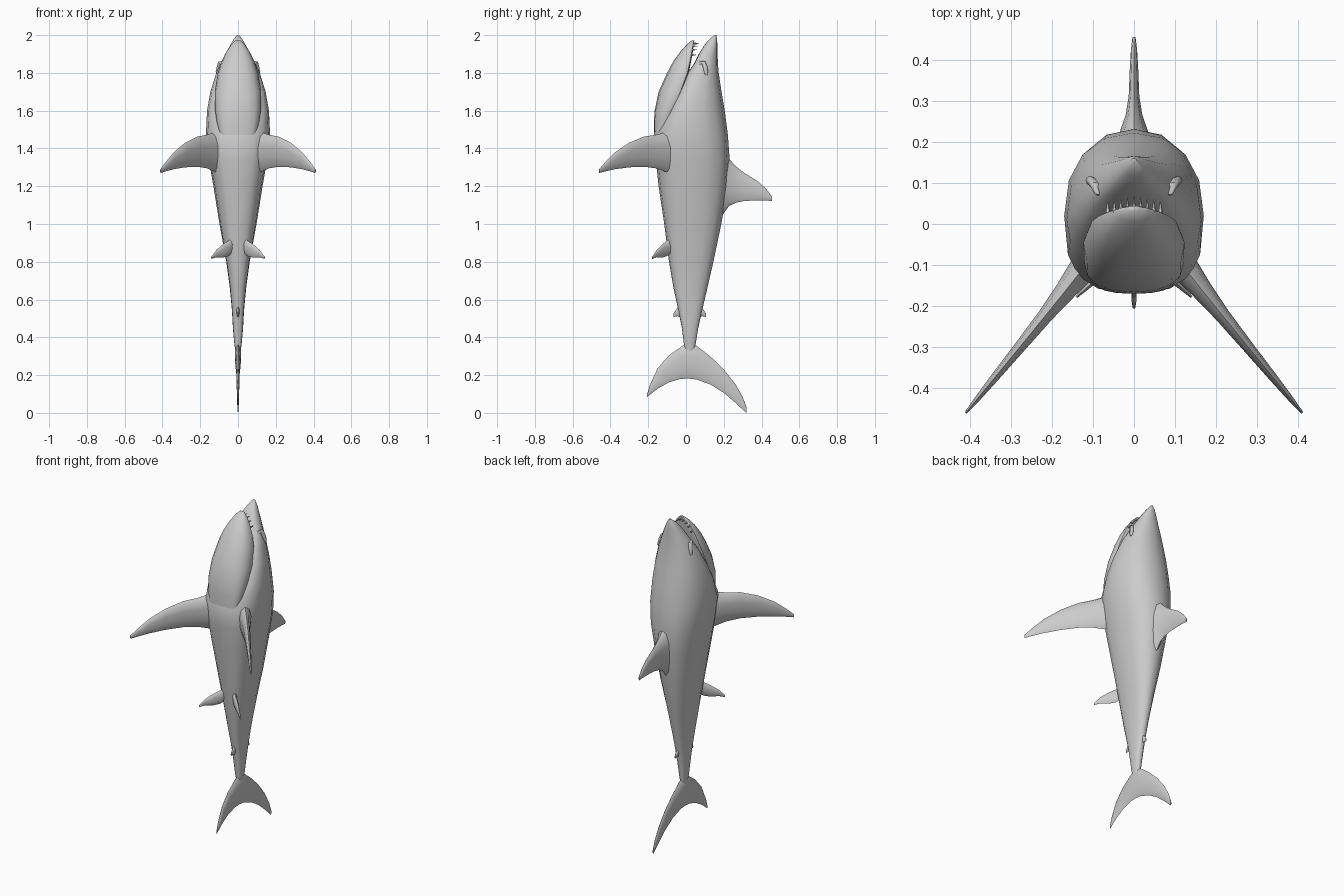
import bpy, bmesh, math
from mathutils import Vector


def finish(bm, name, angle=50):
    bmesh.ops.recalc_face_normals(bm, faces=bm.faces)
    me = bpy.data.meshes.new(name)
    bm.to_mesh(me)
    bm.free()
    ob = bpy.data.objects.new(name, me)
    bpy.context.collection.objects.link(ob)
    bpy.ops.object.select_all(action='DESELECT')
    ob.select_set(True)
    bpy.context.view_layer.objects.active = ob
    bpy.ops.object.shade_smooth_by_angle(angle=math.radians(angle))
    return ob


def loft(rings, bm):
    loops = [[bm.verts.new(p) for p in r] for r in rings]
    n = len(loops[0])
    for a, b in zip(loops, loops[1:]):
        for i in range(n):
            j = (i + 1) % n
            bm.faces.new((a[i], a[j], b[j], b[i]))
    bm.faces.new(loops[0])
    bm.faces.new(loops[-1])


def spow(v, p):
    return math.copysign(abs(v) ** p, v)


def hull(name, stations, p_front, p_back, sides=16):
    """Stations: z, front y, back y, y of the widest point, half width."""
    rings = []
    for z, yf, yb, yc, w in stations:
        ring = []
        for i in range(sides):
            a = 2 * math.pi * i / sides
            s, c = math.sin(a), math.cos(a)
            p, d = (p_back, yb - yc) if s > 0 else (p_front, yc - yf)
            ring.append((w * spow(c, p), yc + d * spow(s, p), z))
        rings.append(ring)
    bm = bmesh.new()
    loft(rings, bm)
    return finish(bm, name)


def fin(name, sections, normal, mirror=False):
    """Sections: leading point x, y, z, trailing z, half thickness."""
    nrm = Vector(normal).normalized()
    bm = bmesh.new()
    for side in ((1, -1) if mirror else (1,)):
        rings = []
        for x, y, z0, z1, t in sections:
            ring = []
            for i in range(10):
                a = 2 * math.pi * i / 10
                u = 0.5 - 0.5 * math.cos(a)
                p = Vector((x, y, z0 + (z1 - z0) * u))
                p += nrm * (t * math.sin(a) * (1.15 - 0.5 * u))
                ring.append((p.x * side, p.y, p.z))
            rings.append(ring)
        loft(rings, bm)
    return finish(bm, name)


# Body with snout, tail stem to nose
hull("body", [
    (0.28, 0.005, 0.035, 0.02, 0.008),
    (0.37, -0.012, 0.052, 0.02, 0.020),
    (0.45, -0.022, 0.065, 0.02, 0.027),
    (0.54, -0.040, 0.085, 0.02, 0.032),
    (0.66, -0.066, 0.113, 0.02, 0.043),
    (0.80, -0.090, 0.145, 0.025, 0.062),
    (1.00, -0.115, 0.187, 0.03, 0.098),
    (1.20, -0.145, 0.220, 0.03, 0.130),
    (1.34, -0.160, 0.231, 0.03, 0.155),
    (1.47, -0.168, 0.222, 0.02, 0.170),
    (1.60, -0.095, 0.205, 0.01, 0.164),
    (1.70, -0.045, 0.188, 0.035, 0.146),
    (1.80, 0.008, 0.173, 0.065, 0.115),
    (1.85, 0.043, 0.169, 0.085, 0.093),
    (1.90, 0.068, 0.167, 0.105, 0.067),
    (1.94, 0.092, 0.166, 0.125, 0.045),
    (1.975, 0.120, 0.165, 0.142, 0.025),
    (2.00, 0.150, 0.160, 0.155, 0.006)], 0.7, 0.88)

# Lower jaw, a scoop with a flat upper face
hull("lower_jaw", [
    (1.47, -0.170, -0.12, -0.14, 0.095),
    (1.54, -0.170, -0.08, -0.115, 0.112),
    (1.60, -0.166, -0.06, -0.095, 0.121),
    (1.70, -0.145, -0.02, -0.045, 0.123),
    (1.80, -0.100, 0.014, -0.005, 0.107),
    (1.86, -0.068, 0.027, 0.01, 0.087),
    (1.91, -0.032, 0.036, 0.02, 0.063),
    (1.95, 0.004, 0.041, 0.03, 0.037),
    (1.972, 0.030, 0.044, 0.037, 0.014)], 0.85, 0.5)

# Teeth around the jaw rim
bm = bmesh.new()
for i in range(-4, 5):
    x = 0.016 * i
    z = 1.957 - 0.062 * (x / 0.064) ** 2
    h = 0.042 - 0.003 * abs(i)
    base = [bm.verts.new((x + 0.007 * math.cos(k * math.pi / 3), 0.028,
                          z + 0.007 * math.sin(k * math.pi / 3))) for k in range(6)]
    tip = bm.verts.new((x, 0.028 + h, z))
    bm.faces.new(base)
    for k in range(6):
        bm.faces.new((base[k], base[(k + 1) % 6], tip))
finish(bm, "teeth", 30)

# Eyes with brow: hooked tapering lobes
bm = bmesh.new()
path = [(0.082, 0.068, 1.835, 0.006), (0.088, 0.078, 1.855, 0.010),
        (0.095, 0.093, 1.853, 0.012), (0.101, 0.102, 1.83, 0.012),
        (0.107, 0.106, 1.805, 0.011), (0.109, 0.107, 1.788, 0.006)]
for side in (1, -1):
    rings = []
    for k, (x, y, z, r) in enumerate(path):
        a, b = path[max(k - 1, 0)], path[min(k + 1, len(path) - 1)]
        t = Vector((0, b[1] - a[1], b[2] - a[2])).normalized()
        v = t.cross(Vector((1, 0, 0)))
        ring = []
        for i in range(8):
            q = math.pi * i / 4
            p = Vector((x + r * math.cos(q), y, z)) + v * (r * math.sin(q))
            ring.append((p.x * side, p.y, p.z))
        rings.append(ring)
    loft(rings, bm)
finish(bm, "eyes")

# Pectoral fins
fin("pectoral_fins", [
    (0.110, -0.090, 1.49, 1.27, 0.040),
    (0.165, -0.160, 1.472, 1.295, 0.028),
    (0.215, -0.222, 1.463, 1.303, 0.020),
    (0.280, -0.302, 1.430, 1.300, 0.015),
    (0.340, -0.375, 1.380, 1.290, 0.011),
    (0.385, -0.430, 1.325, 1.278, 0.007),
    (0.410, -0.460, 1.290, 1.270, 0.003)], (0.78, 0.63, 0), True)

# Dorsal fin
fin("dorsal_fin", [
    (0, 0.180, 1.40, 1.03, 0.055),
    (0, 0.228, 1.345, 1.095, 0.036),
    (0, 0.265, 1.305, 1.113, 0.022),
    (0, 0.310, 1.270, 1.122, 0.014),
    (0, 0.380, 1.226, 1.125, 0.011),
    (0, 0.425, 1.185, 1.124, 0.008),
    (0, 0.455, 1.145, 1.122, 0.004)], (1, 0, 0))

# Pelvic fins
fin("pelvic_fins", [
    (0.030, -0.075, 0.930, 0.850, 0.016),
    (0.050, -0.100, 0.912, 0.830, 0.012),
    (0.080, -0.125, 0.893, 0.822, 0.009),
    (0.115, -0.155, 0.862, 0.824, 0.006),
    (0.140, -0.178, 0.828, 0.815, 0.003)], (0.7, 0.7, 0), True)

# Small rear fins above and below the tail stem
for name, s, y0 in (("second_dorsal_fin", 1, 0.065), ("anal_fin", -1, -0.025)):
    fin(name, [
        (0, y0, 0.58, 0.50, 0.012),
        (0, y0 + s * 0.02, 0.558, 0.512, 0.008),
        (0, y0 + s * 0.042, 0.525, 0.508, 0.003)], (1, 0, 0))

# Tail fin, lower lobe tip to upper lobe tip
fin("tail_fin", [
    (0, -0.206, 0.100, 0.084, 0.003),
    (0, -0.190, 0.150, 0.097, 0.006),
    (0, -0.150, 0.237, 0.128, 0.008),
    (0, -0.090, 0.305, 0.162, 0.011),
    (0, -0.030, 0.347, 0.179, 0.015),
    (0, 0.010, 0.375, 0.182, 0.018),
    (0, 0.055, 0.356, 0.177, 0.016),
    (0, 0.130, 0.298, 0.150, 0.011),
    (0, 0.200, 0.230, 0.106, 0.009),
    (0, 0.260, 0.155, 0.055, 0.007),
    (0, 0.300, 0.085, 0.018, 0.005),
    (0, 0.320, 0.030, 0.000, 0.003)], (1, 0, 0))
